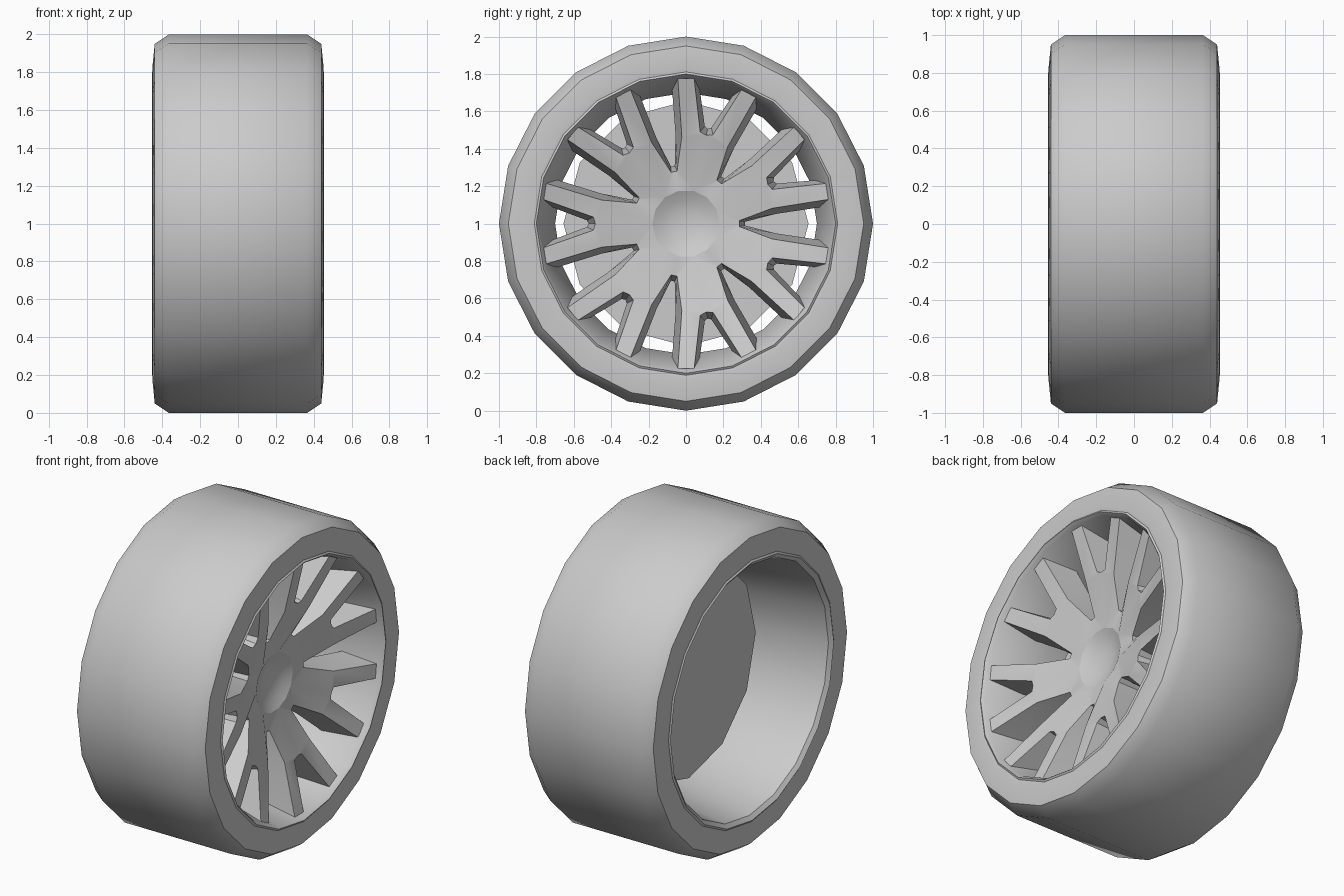
import bpy, bmesh, math
from mathutils import Vector

if "Cube" in bpy.data.objects:
    bpy.data.objects.remove(bpy.data.objects["Cube"])


def finish(name, bm, angle):
    bmesh.ops.remove_doubles(bm, verts=bm.verts, dist=0.0005)
    bmesh.ops.recalc_face_normals(bm, faces=bm.faces)
    mesh = bpy.data.meshes.new(name)
    bm.to_mesh(mesh)
    bm.free()
    ob = bpy.data.objects.new(name, mesh)
    bpy.context.collection.objects.link(ob)
    ob.location.z = 1
    bpy.ops.object.select_all(action='DESELECT')
    ob.select_set(True)
    bpy.context.view_layer.objects.active = ob
    if angle:
        bpy.ops.object.shade_smooth_by_angle(angle=math.radians(angle))
    return ob


def lathe(name, profile, sides, angle=45, closed=False):
    """Spin an (x, radius) profile around the x axis."""
    bm = bmesh.new()
    rings = []
    for k in range(sides):
        a = 2 * math.pi * k / sides
        rings.append([bm.verts.new((x, r * math.cos(a), r * math.sin(a))) for x, r in profile])
    n = len(profile)
    for k in range(sides):
        p, q = rings[k], rings[(k + 1) % sides]
        for i in range(n if closed else n - 1):
            j = (i + 1) % n
            loop = [p[i], p[j], q[j], q[i]]
            if profile[i][1] == 0:
                loop = [p[i], p[j], q[j]]
            elif profile[j][1] == 0:
                loop = [p[i], p[j], q[i]]
            bm.faces.new(loop)
    return finish(name, bm, angle)


# Tyre: rounded shoulders, open towards the rim
half = [(0.445, 0.80), (0.452, 0.83), (0.44, 0.95), (0.365, 1.0)]
lathe("tire", half + [(-x, r) for x, r in reversed(half)], 20)

# Rim barrel with a lip on both sides, narrowing to the middle
lathe("rim_barrel", [(0.445, 0.815), (0.455, 0.80), (0.435, 0.785), (0.12, 0.70),
                     (-0.435, 0.775), (-0.455, 0.80), (-0.445, 0.815)], 20, 30)

# Brake disc behind the spokes
lathe("brake_disc", [(0.03, 0), (0.03, 0.655), (-0.02, 0.655), (-0.02, 0)], 12, 30)

# Concave hub cap
lathe("hub_cap", [(0.25, 0.18), (0.225, 0.13), (0.21, 0.07), (0.205, 0)], 14)

# Seven forked spokes: one half sector, mirrored and repeated
STEP = math.pi / 7
c, s = math.cos(STEP), math.sin(STEP)


def notch(a, b):
    """Point measured along and below the fork's centre line."""
    return (a * c + b * s, a * s - b * c)


front = {"h0": (0.25, (0.18, 0)), "h1": (0.25, notch(0.18, 0)),
         "g": (0.25, (0.285, 0)), "g0": (0.25, (0.285, 0.016)),
         "g1": (0.335, (0.46, 0.082)), "g2": (0.42, (0.765, 0.13)),
         "t2": (0.42, notch(0.765, 0.13)), "n0": (0.335, notch(0.495, 0.035)),
         "nc": (0.335, notch(0.485, 0))}
back = {"h0": (0.08, (0.18, 0)), "h1": (0.08, notch(0.18, 0)),
        "g": (0.08, (0.315, 0)), "g0": (0.08, (0.315, 0.01)),
        "g1": (0.16, (0.48, 0.052)), "g2": (0.22, (0.735, 0.09)),
        "t2": (0.22, notch(0.735, 0.095)), "n0": (0.16, notch(0.53, 0.018)),
        "nc": (0.16, notch(0.52, 0))}
faces = [("h1", "h0", "g", "g0"), ("h1", "g0", "g1", "nc"),
         ("g1", "n0", "nc"), ("g1", "g2", "t2", "n0")]
walls = ["g", "g0", "g1", "g2", "t2", "n0", "nc"]

bm = bmesh.new()
for k in range(7):
    for flip in (1, -1):
        ca, sa = math.cos(2 * STEP * k), math.sin(2 * STEP * k)

        def place(pts):
            out = {}
            for key, (x, (u, v)) in pts.items():
                v *= flip
                out[key] = bm.verts.new(Vector((x, u * ca - v * sa, u * sa + v * ca)))
            return out

        f, b = place(front), place(back)
        for names in faces:
            bm.faces.new([f[n] for n in names])
            bm.faces.new([b[n] for n in reversed(names)])
        for p, q in zip(walls, walls[1:]):
            bm.faces.new([f[p], b[p], b[q], f[q]])
        bm.faces.new([f["h0"], f["h1"], b["h1"], b["h0"]])
finish("spokes", bm, 30)
